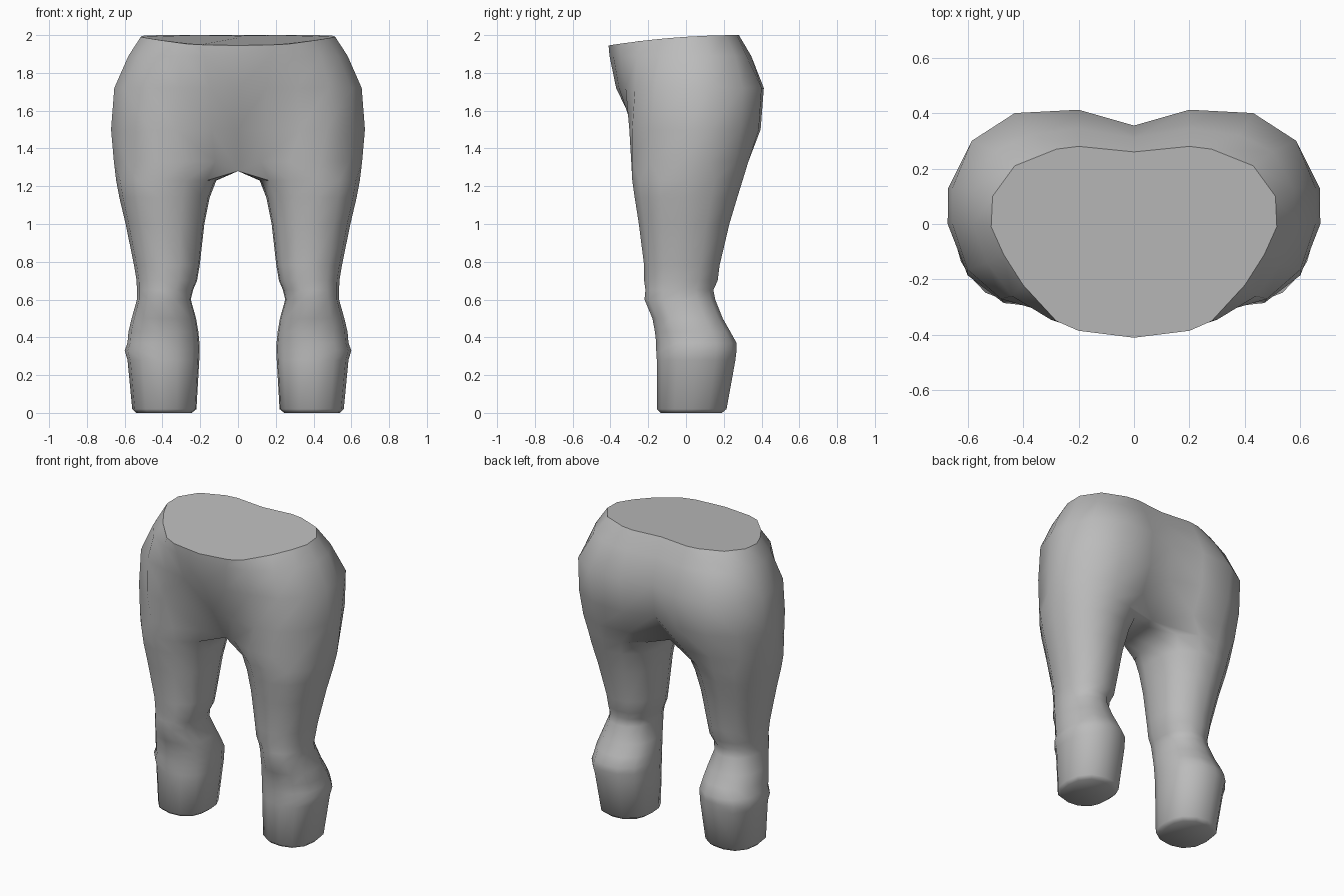
import bpy, bmesh, math

if "Cube" in bpy.data.objects:
    bpy.data.objects.remove(bpy.data.objects["Cube"])

skin = bpy.data.materials.new("plain grey")
skin.diffuse_color = (0.5, 0.5, 0.5, 1)
skin.use_nodes = True
skin.node_tree.nodes["Principled BSDF"].inputs["Base Color"].default_value = skin.diffuse_color

OUTER, INNER = 11, 3   # ring points around the outside / along the inner side

# leg sections: z, inner x, outer x, front y, back y
LEG = [
    (0.0, .245, .54, -.135, .19), (0.02, .22, .56, -.155, .215),
    (0.28, .205, .585, -.155, .262), (0.33, .203, .60, -.158, .268),
    (0.37, .204, .585, -.158, .268), (0.43, .21, .58, -.165, .235),
    (0.50, .222, .563, -.178, .195), (0.60, .25, .535, -.22, .155),
    (0.65, .238, .535, -.215, .145), (0.70, .217, .537, -.222, .168),
    (0.78, .203, .55, -.222, .178), (1.0, .178, .595, -.25, .23),
    (1.14, .15, .628, -.272, .272), (1.23, .115, .645, -.285, .30),
]

# half hip sections, from the front seam around the outside to the back seam
HIP = {
    1.33: [(0, -.13), (.12, -.22), (.28, -.29), (.44, -.285), (.59, -.19), (.657, -.02),
           (.657, .12), (.575, .26), (.41, .33), (.2, .32), (0, .17)],
    1.5: [(0, -.265), (.14, -.28), (.33, -.30), (.47, -.285), (.60, -.185), (.672, 0),
          (.67, .13), (.585, .29), (.42, .385), (.2, .395), (0, .33)],
    1.72: [(0, -.37), (.15, -.355), (.31, -.32), (.48, -.27), (.60, -.165), (.655, 0),
           (.655, .13), (.585, .30), (.43, .40), (.2, .412), (0, .355)],
    1.89: [(0, -.405), (.18, -.385), (.30, -.345), (.44, -.26), (.53, -.14), (.58, 0),
           (.575, .13), (.50, .26), (.38, .32), (.2, .345), (0, .31)],
    2.0: [(0, -.41), (.2, -.385), (.28, -.35), (.40, -.22), (.47, -.11), (.515, -.01),
          (.51, .10), (.43, .21), (.28, .27), (.2, .28), (0, .26)],
}


def leg_ring(z, xi, xo, yf, yb):
    """Rounded section; outer points first, then the inner side."""
    step = 280 / (OUTER - 1)
    angles = [-140 + step * i for i in range(OUTER)]
    angles += [140 + 80 * (k + 1) / (INNER + 1) for k in range(INNER)]
    pts = []
    for a in angles:
        c, s = math.cos(math.radians(a)), math.sin(math.radians(a))
        r = (abs(c) ** 2.4 + abs(s) ** 2.4) ** (-1 / 2.4)
        pts.append(((xi + xo) / 2 + r * c * (xo - xi) / 2,
                    (yf + yb) / 2 + r * s * (yb - yf) / 2, z))
    return pts


def hip_ring(z, profile):
    """Half section closed along the centre plane."""
    def height(x, y):
        if z == 2.0:                       # waist slopes down to the front
            return 2.0 - 0.115 * (0.28 - y) ** 2
        return 1.28 if z == 1.33 and x == 0 else z
    pts = [(x, y, height(x, y)) for x, y in profile]
    y0, y1 = profile[0][1], profile[-1][1]
    for k in range(INNER):
        y = y1 + (y0 - y1) * (k + 1) / (INNER + 1)
        pts.append((0, y, height(0, y)))
    return pts


bm = bmesh.new()
rings = [leg_ring(*row) for row in LEG] + [hip_ring(z, p) for z, p in HIP.items()]
loops = [[bm.verts.new(p) for p in ring] for ring in rings]
count = OUTER + INNER
for a, b in zip(loops, loops[1:]):
    for i in range(count):
        j = (i + 1) % count
        quad = [a[i], a[j], b[j], b[i]]
        if any(v.co.x > 1e-5 for v in quad):   # leave the centre plane open
            bm.faces.new(quad)

# sole and waist cap
bm.faces.new(loops[0][::-1])
bm.faces.new(loops[-1])
bmesh.ops.delete(bm, geom=[v for v in bm.verts if not v.link_faces], context='VERTS')

# mirror the half and weld the seam
copy = bmesh.ops.duplicate(bm, geom=bm.verts[:] + bm.edges[:] + bm.faces[:])["geom"]
for v in copy:
    if isinstance(v, bmesh.types.BMVert):
        v.co.x = -v.co.x
bmesh.ops.reverse_faces(bm, faces=[f for f in copy if isinstance(f, bmesh.types.BMFace)])
bmesh.ops.remove_doubles(bm, verts=bm.verts[:], dist=1e-4)
bmesh.ops.recalc_face_normals(bm, faces=bm.faces[:])

mesh = bpy.data.meshes.new("legs_and_hips")
bm.to_mesh(mesh)
bm.free()
mesh.materials.append(skin)
body = bpy.data.objects.new("legs_and_hips", mesh)
bpy.context.collection.objects.link(body)
bpy.context.view_layer.objects.active = body
body.select_set(True)
bpy.ops.object.shade_smooth_by_angle(angle=math.radians(50))
